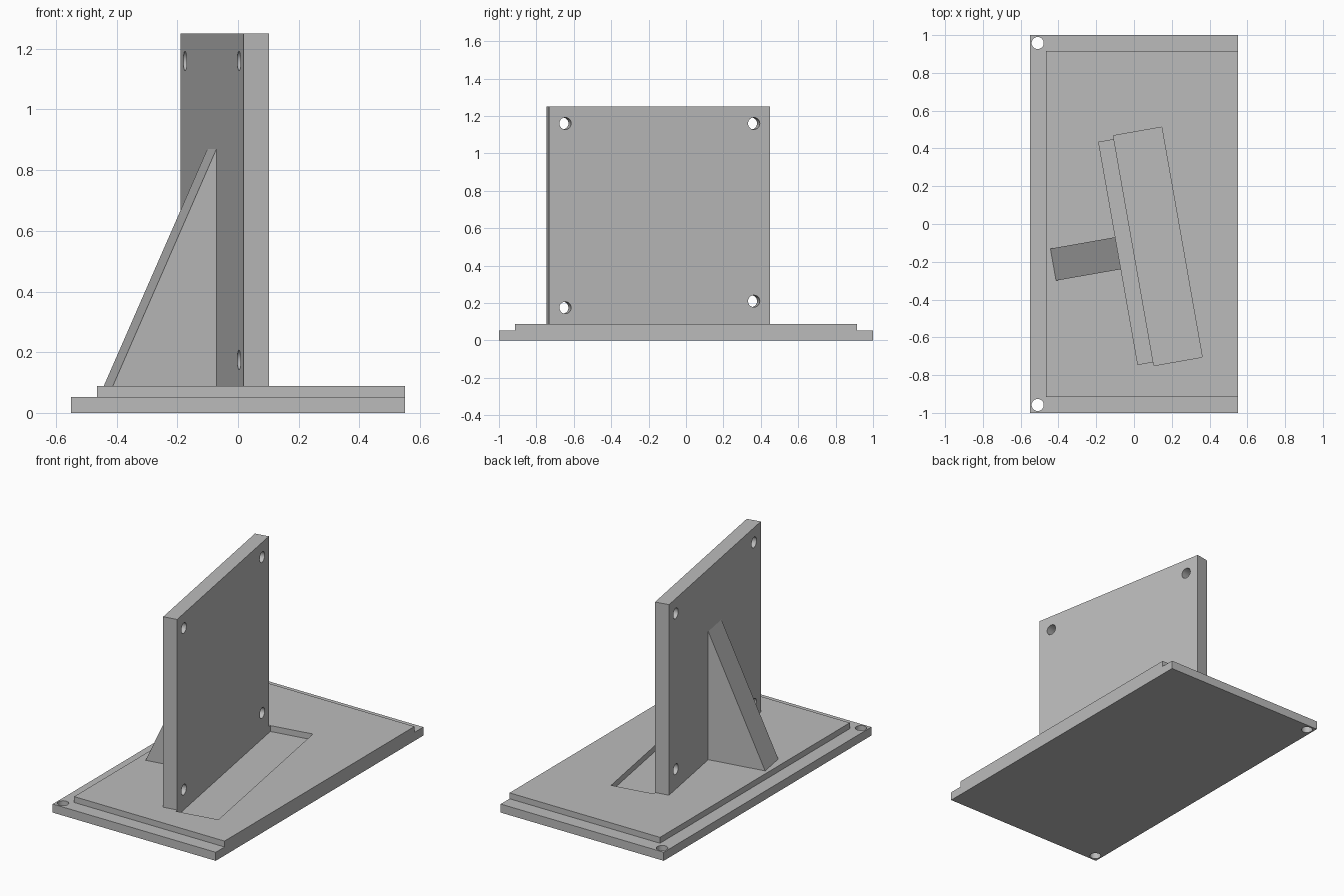
import bpy, bmesh, math
from mathutils import Matrix, Vector

default = bpy.data.objects.get("Cube")
if default:
    bpy.data.objects.remove(default, do_unlink=True)

grey = bpy.data.materials.new("plain grey")
grey.use_nodes = True
grey.diffuse_color = (0.5, 0.5, 0.5, 1)
grey.node_tree.nodes["Principled BSDF"].inputs["Base Color"].default_value = (0.5, 0.5, 0.5, 1)

RIM, DECK, TOP = 0.052, 0.088, 1.25
THICK, WIDTH = 0.085, 1.2
# Turned frame of the upright: local x is its normal, local -y runs along its width
FRAME = Matrix.Translation((-0.19, 0.435, 0)) @ Matrix.Rotation(math.radians(10), 4, 'Z')


def make(name, bm, frame=Matrix()):
    bmesh.ops.transform(bm, matrix=frame, verts=bm.verts)
    bmesh.ops.recalc_face_normals(bm, faces=bm.faces)
    mesh = bpy.data.meshes.new(name)
    bm.to_mesh(mesh)
    bm.free()
    mesh.materials.append(grey)
    obj = bpy.data.objects.new(name, mesh)
    bpy.context.collection.objects.link(obj)
    return obj


def box(name, low, high, frame=Matrix()):
    low, high = Vector(low), Vector(high)
    bm = bmesh.new()
    bmesh.ops.create_cube(bm, size=1)
    fit = Matrix.Translation((low + high) / 2) @ Matrix.Diagonal((*(high - low), 1))
    return make(name, bm, frame @ fit)


def rod(name, frame):
    bm = bmesh.new()
    bmesh.ops.create_cone(bm, cap_ends=True, segments=32, radius1=0.032,
                          radius2=0.032, depth=0.4)
    return make(name, bm, frame)


def cut(target, cutter):
    cutter.hide_render = True
    mod = target.modifiers.new("cut", 'BOOLEAN')
    mod.operation = 'DIFFERENCE'
    mod.solver = 'EXACT'
    mod.object = cutter
    bpy.context.view_layer.objects.active = target
    bpy.ops.object.modifier_apply(modifier=mod.name)
    bpy.data.objects.remove(cutter, do_unlink=True)


# Base with two bolt holes along its left-hand edge
base = box("base_plate", (-0.55, -1, 0), (0.55, 1, RIM))
for side in (-1, 1):
    cut(base, rod("bolt_cutter", Matrix.Translation((-0.51, side * 0.958, 0))))

# Raised deck with a shallow slanted pocket in front of the upright
deck = box("raised_deck", (-0.465, -0.915, RIM), (0.55, 0.915, DECK))
cut(deck, box("pocket_cutter", (THICK, -WIDTH - 0.018, 0), (THICK + 0.26, 0.018, 0.2), FRAME))

# Upright plate with four mounting holes
upright = box("upright_plate", (0, -WIDTH, DECK), (THICK, 0, TOP), FRAME)
for y, z in ((-0.088, 1.16), (-0.088, 0.21), (-1.112, 1.16), (-1.112, 0.175)):
    place = Matrix.Translation((0, y, z)) @ Matrix.Rotation(math.pi / 2, 4, 'Y')
    cut(upright, rod("mount_cutter", FRAME @ place))

# Triangular support rib behind the upright
bm = bmesh.new()
tri = bm.faces.new([bm.verts.new((x, -0.513, z))
                    for x, z in ((0, DECK), (-0.347, DECK), (0, 0.87))])
ext = bmesh.ops.extrude_face_region(bm, geom=[tri])
bmesh.ops.translate(bm, vec=(0, -0.172, 0),
                    verts=[v for v in ext["geom"] if isinstance(v, bmesh.types.BMVert)])
make("support_rib", bm, FRAME)

# Smooth hole walls, sharp edges elsewhere
for obj in (base, upright):
    bpy.ops.object.select_all(action='DESELECT')
    obj.select_set(True)
    bpy.context.view_layer.objects.active = obj
    bpy.ops.object.shade_smooth_by_angle(angle=math.radians(30))
